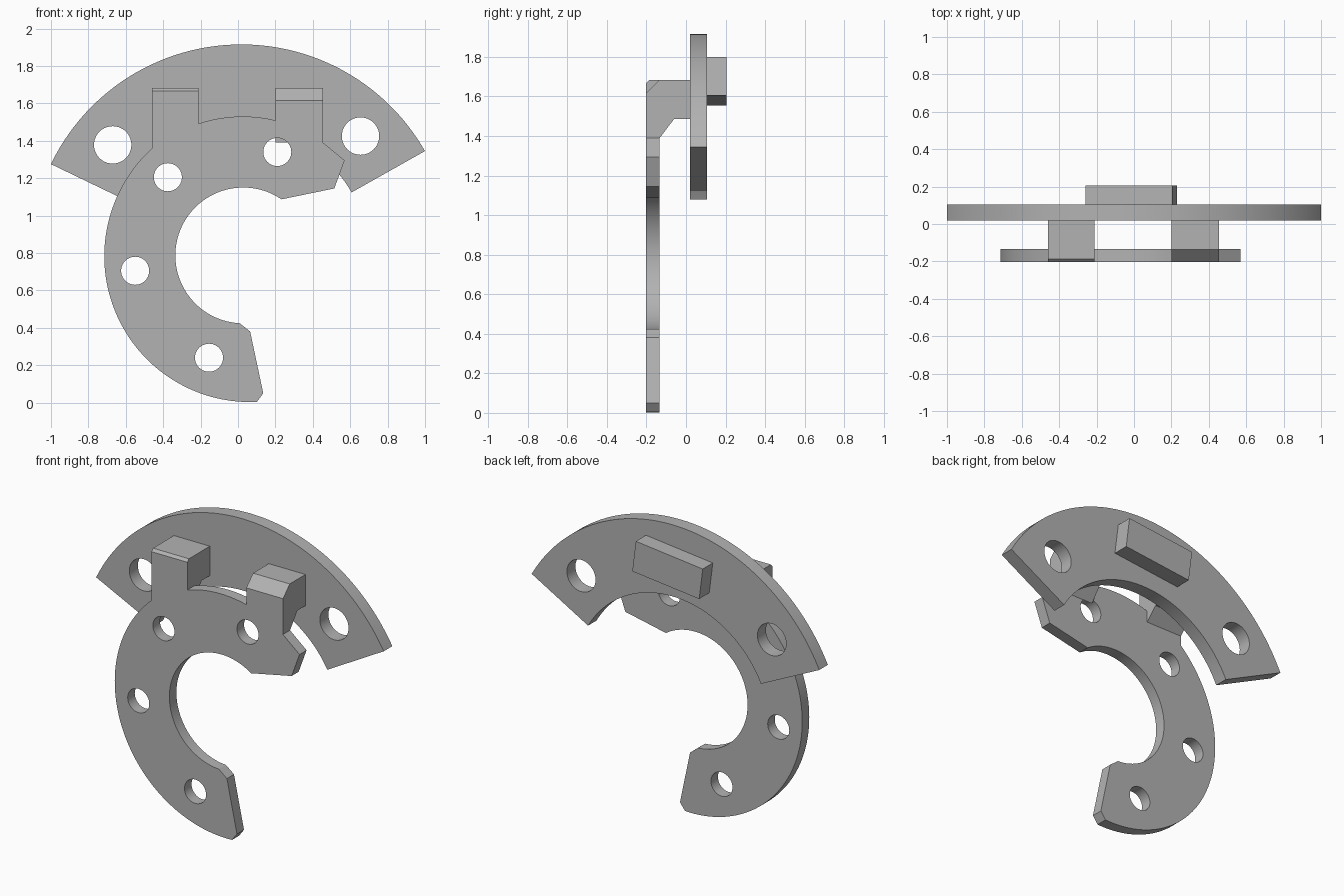
import bpy, bmesh
from math import cos, sin, radians
from mathutils import Vector

cube = bpy.data.objects.get("Cube")
if cube:
    bpy.data.objects.remove(cube, do_unlink=True)

grey = bpy.data.materials.new("plain grey")
grey.use_nodes = True
colour = (0.45, 0.45, 0.45, 1)
grey.diffuse_color = colour
grey.node_tree.nodes["Principled BSDF"].inputs["Base Color"].default_value = colour


def arc(cx, cz, r, start, end, n=48):
    angles = [radians(start + (end - start) * i / n) for i in range(n + 1)]
    return [(cx + r * cos(a), cz + r * sin(a)) for a in angles]


def prism(name, outline, start, end, axis="y", holes=()):
    """Extrude an outline with round holes along x or y."""
    bm = bmesh.new()
    loops = [outline] + [arc(x, z, r, 0, 360, 40)[:-1] for x, z, r in holes]
    edges = []
    for loop in loops:
        vs = [bm.verts.new((u, start, v) if axis == "y" else (start, u, v)) for u, v in loop]
        edges += [bm.edges.new((vs[i - 1], vs[i])) for i in range(len(vs))]
    direction = Vector((0, 1, 0)) if axis == "y" else Vector((1, 0, 0))
    bmesh.ops.triangle_fill(bm, edges=edges, use_beauty=True, normal=-direction)
    result = bmesh.ops.extrude_face_region(bm, geom=bm.faces[:], use_keep_orig=True)
    moved = [g for g in result["geom"] if isinstance(g, bmesh.types.BMVert)]
    bmesh.ops.translate(bm, verts=moved, vec=direction * (end - start))
    bmesh.ops.recalc_face_normals(bm, faces=bm.faces[:])
    mesh = bpy.data.meshes.new(name)
    bm.to_mesh(mesh)
    bm.free()
    mesh.materials.append(grey)
    obj = bpy.data.objects.new(name, mesh)
    bpy.context.collection.objects.link(obj)
    bpy.ops.object.select_all(action="DESELECT")
    obj.select_set(True)
    bpy.context.view_layer.objects.active = obj
    bpy.ops.object.shade_smooth_by_angle(angle=radians(25))
    return obj


# Open front ring, with stubs where the tabs stand
tab_base = 1.52
ring = arc(0.065, 0.783, 0.78, 272.6, 132.3, 80)
ring += [(-0.46, tab_base), (-0.21, tab_base)]
ring += arc(0.025, 0.785, 0.745, 108.4, 76.4, 16)
ring += [(0.2, tab_base), (0.455, tab_base), (0.455, 1.39), (0.57, 1.295), (0.515, 1.145)]
ring += arc(0.028, 0.787, 0.363, 55.7, 267, 72)
ring += [(0.065, 0.38), (0.135, 0.05)]
ring_holes = [(x, z, 0.075) for x, z in
              [(-0.375, 1.205), (0.21, 1.34), (-0.55, 0.705), (-0.155, 0.24)]]
prism("front_ring", ring, -0.203, -0.133, holes=ring_holes)

# Bent tabs joining the ring to the back plate
for name, x0, x1, chamfer, low, under in [("right_tab", -0.46, -0.21, 0.016, 1.42, 1.497),
                                          ("left_tab", 0.2, 0.455, 0.067, 1.39, 1.486)]:
    top = 1.682
    profile = [(-0.203, tab_base), (-0.203, top - chamfer), (-0.203 + chamfer, top),
               (0.02, top), (0.02, under), (-0.06, under), (-0.133, low), (-0.133, tab_base)]
    prism(name, profile, x0, x1, axis="x")

# Curved back plate
plate = arc(0.018, 0.785, 1.13, 154.3, 29.7, 80)
plate += arc(0.018, 0.785, 0.68, 29.9, 154.3, 60)
prism("back_plate", plate, 0.02, 0.105,
      holes=[(-0.67, 1.378, 0.1), (0.655, 1.425, 0.1)])

# Tilted block on the rear of the plate
block = [(-0.235, 1.555), (0.23, 1.605), (0.205, 1.8), (-0.26, 1.75)]
prism("rear_block", block, 0.105, 0.205)
